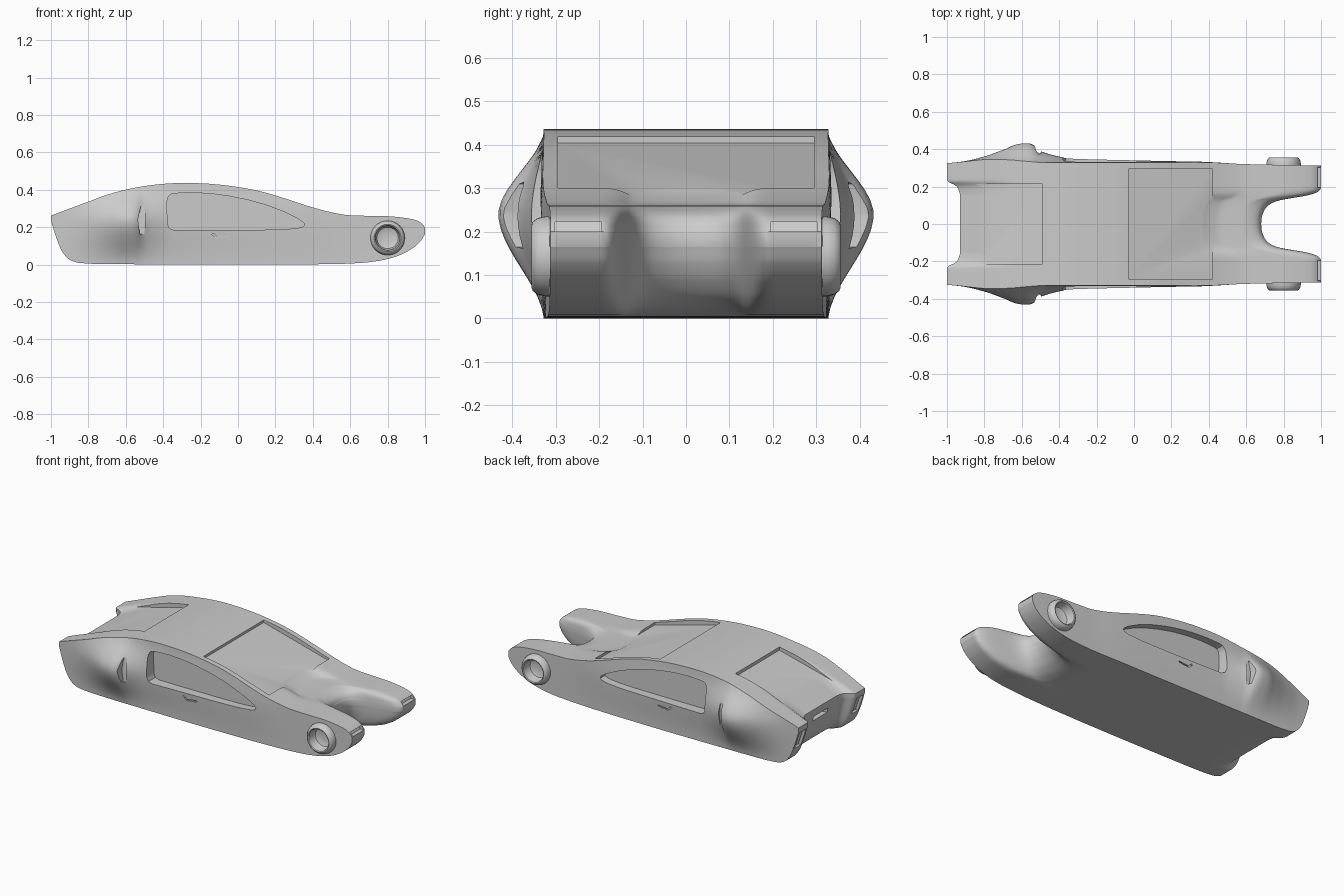
import bpy, bmesh, math

if "Cube" in bpy.data.objects:
    bpy.data.objects.remove(bpy.data.objects["Cube"])

# ---------- helpers ----------
def curve(pts):
    """Monotone smooth interpolation through (x, y) points."""
    n = len(pts)
    d = [(pts[i+1][1]-pts[i][1])/(pts[i+1][0]-pts[i][0]) for i in range(n-1)]
    m = [d[0]] + [2*a*b/(a+b) if a*b > 0 else 0 for a, b in zip(d, d[1:])] + [d[-1]]
    def f(x):
        x = min(max(x, pts[0][0]), pts[-1][0])
        i = 0
        while i < n-2 and x > pts[i+1][0]:
            i += 1
        h = pts[i+1][0]-pts[i][0]
        t = (x-pts[i][0])/h
        return ((1+2*t)*(1-t)**2*pts[i][1] + t*(1-t)**2*h*m[i]
                + t*t*(3-2*t)*pts[i+1][1] + t*t*(t-1)*h*m[i+1])
    return f

def finish(bm, name):
    bmesh.ops.recalc_face_normals(bm, faces=bm.faces[:])
    me = bpy.data.meshes.new(name)
    bm.to_mesh(me)
    bm.free()
    ob = bpy.data.objects.new(name, me)
    bpy.context.collection.objects.link(ob)
    return ob

def smooth(ob, angle=30):
    bpy.ops.object.select_all(action='DESELECT')
    ob.select_set(True)
    bpy.context.view_layer.objects.active = ob
    bpy.ops.object.shade_smooth_by_angle(angle=math.radians(angle))

def prism(bm, pts, y0, y1):
    """Solid from an x-z outline, extruded along y."""
    a = [bm.verts.new((x, y0, z)) for x, z in pts]
    b = [bm.verts.new((x, y1, z)) for x, z in pts]
    n = len(pts)
    bm.faces.new(a)
    bm.faces.new(b[::-1])
    for i in range(n):
        bm.faces.new((a[i], b[i], b[(i+1) % n], a[(i+1) % n]))

# ---------- body shape curves ----------
top_z = curve([(-1, .262), (-.9, .30), (-.8, .337), (-.7, .374), (-.6, .401), (-.5, .42),
               (-.4, .432), (-.3, .437), (-.2, .435), (-.1, .428), (0, .415), (.1, .397),
               (.2, .37), (.3, .338), (.4, .306), (.5, .28), (.6, .264), (.7, .261),
               (.8, .259), (.9, .249), (.95, .238), (.98, .223), (1, .2)])
bottom_z = curve([(-1, .235), (-.97, .14), (-.94, .07), (-.9, .026), (-.85, .01), (-.75, .004),
                  (-.5, .002), (0, 0), (.5, .003), (.65, .009), (.75, .02), (.85, .045),
                  (.93, .085), (.98, .13), (1, .165)])
half_w = curve([(-1, .325), (-.3, .328), (.3, .325), (.6, .318), (1, .312)])
bulge = curve([(-1, 0), (-.92, .008), (-.8, .035), (-.7, .07), (-.62, .1), (-.57, .105),
               (-.54, .098), (-.51, .068), (-.45, .045), (-.35, .025), (0, .015),
               (.4, .008), (.6, .002), (1, 0)])
nose_x = curve([(0, .68), (.03, .682), (.06, .69), (.085, .702), (.105, .72), (.12, .745),
                (.132, .78), (.14, .82), (.147, .86), (.155, .905), (.164, .945),
                (.175, .975), (.19, .995), (.205, 1), (.325, 1)])
tail_x = curve([(0, -.93), (.15, -.93), (.18, -.937), (.2, -.948), (.213, -.967),
                (.225, -.992), (.238, -1), (.325, -1)])

def map_x(u, y):
    y = abs(y)
    if u > .3:
        return .3 + (u-.3)*(nose_x(y)-.3)/.7
    if u < -.6:
        return -.6 + (u+.6)*(-.6-tail_x(y))/.4
    return u

def side_y(u, z):
    t = max(0, 1-abs(z-.24)/(.25 if z < .24 else .2))
    return half_w(u) + bulge(u)*t*t*(3-2*t)

# ---------- body ----------
half = [.015, .03, .045, .06, .073, .085, .095, .105, .113, .12, .126, .132, .136, .14, .1435,
        .147, .151, .155, .159, .164, .169, .175, .182, .19, .2, .207, .213, .219, .225, .231,
        .238, .26, .285, .305, .325]
stations = [-y for y in half[::-1]] + [0] + half
NU, NS, NY = 140, 18, len(stations)
bm = bmesh.new()
rings = []
for i in range(NU+1):
    u = -math.cos(math.pi*i/NU)
    zt, zb, w = top_z(u), bottom_z(u), half_w(u)
    def row(z):
        s = side_y(u, z)/.325
        out = [bm.verts.new((map_x(u, y), y*w/.325, z)) for y in stations]
        out[0].co.y, out[-1].co.y = -.325*s, .325*s
        return out
    top, bot, left, right = row(zt), row(zb), [], []
    for k in range(1, NS):
        z = zt + (zb-zt)*k/NS
        right.append(bm.verts.new((u, side_y(u, z), z)))
        left.append(bm.verts.new((u, -side_y(u, z), z)))
    rings.append((top, right, bot, left))
loops = [t + r + b[::-1] + l[::-1] for t, r, b, l in rings]
n = len(loops[0])
for a, b in zip(loops, loops[1:]):
    for j in range(n):
        k = (j+1) % n
        bm.faces.new((a[j], b[j], b[k], a[k]))
for t, r, b, l in (rings[0], rings[-1]):
    for j in range(NY-1):
        f = [t[j], t[j+1]]
        if j == NY-2:
            f += r
        f += [b[j+1], b[j]]
        if j == 0:
            f += l[::-1]
        bm.faces.new(f)
body = finish(bm, "car_body")

# ---------- cutters for windows, vents and lamps ----------
window = [(-.38, .335), (-.375, .36), (-.363, .375), (-.34, .381), (-.25, .385), (-.15, .38),
          (-.05, .367), (.05, .347), (.15, .319), (.25, .281), (.32, .246), (.353, .222),
          (.355, .211), (.345, .202), (.31, .194), (.22, .188), (.1, .186), (-.2, .185),
          (-.345, .186), (-.367, .195), (-.377, .218)]
vent = [(-.525, .165), (-.5, .16), (-.495, .24), (-.5, .32), (-.52, .31), (-.535, .24)]
handle = [(-.14, .162), (-.115, .14), (-.045, .148), (-.045, .156), (-.112, .148), (-.132, .168)]
hub_hole = [(.8+.075*math.cos(a*math.pi/16), .143+.075*math.sin(a*math.pi/16)) for a in range(32)]
bm = bmesh.new()
prism(bm, [(-.03, .404), (.42, .285), (.42, .55), (-.03, .55)], -.295, .295)   # windscreen
prism(bm, [(-.85, .311), (-.49, .402), (-.49, .55), (-.85, .55)], -.215, .215)  # rear window
prism(bm, [(-1.1, .185), (-.885, .185), (-.905, .215), (-1.1, .215)], -.07, .07)  # rear slot
for s in (-1, 1):
    prism(bm, window, s*.285, s*.6)
    prism(bm, vent, s*.375, s*.6)
    prism(bm, handle, s*.332, s*.6)
    prism(bm, hub_hole, s*.28, s*.6)
    prism(bm, [(.975, .2), (1.1, .2), (1.1, .222), (.965, .222)], s*.195, s*.302)  # headlamp
    prism(bm, [(-.945, .12), (-.98, .225), (-1.1, .225), (-1.1, .12)], s*.25, s*.31)  # tail lamp
cutter = finish(bm, "recess_cutter")
cutter.hide_render = True
mod = body.modifiers.new("recesses", 'BOOLEAN')
mod.operation, mod.solver, mod.object = 'DIFFERENCE', 'EXACT', cutter
bpy.context.view_layer.objects.active = body
bpy.ops.object.modifier_apply(modifier=mod.name)
bpy.data.objects.remove(cutter)
smooth(body, 35)

# ---------- front hub rings ----------
profile = [(.092, .29), (.092, .325), (.088, .342), (.08, .353), (.073, .356), (.067, .353),
           (.064, .345), (.063, .315), (.057, .303), (.04, .297), (.02, .294)]
for s, name in ((-1, "hub_ring_right"), (1, "hub_ring_left")):
    bm = bmesh.new()
    N = 40
    rows = [[bm.verts.new((.8+r*math.cos(2*math.pi*i/N), s*y, .143+r*math.sin(2*math.pi*i/N)))
             for i in range(N)] for r, y in profile]
    for a, b in zip(rows, rows[1:]):
        for i in range(N):
            bm.faces.new((a[i], a[(i+1) % N], b[(i+1) % N], b[i]))
    bm.faces.new(rows[0])
    bm.faces.new(rows[-1])
    smooth(finish(bm, name), 40)
